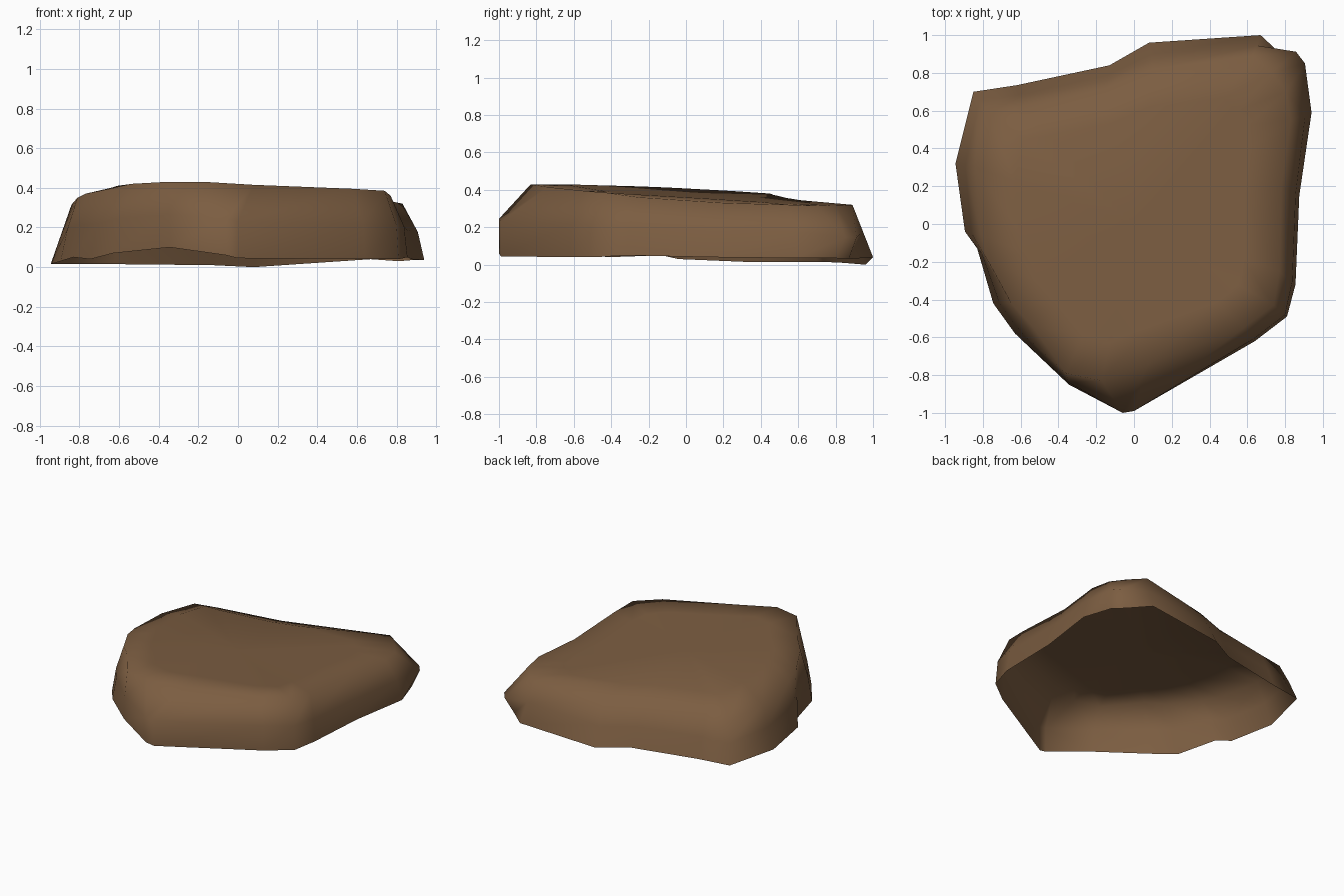
import bpy, bmesh
from mathutils import Vector

# Boulder outline, counter-clockwise from the front tip:
# base x, y, z, shoulder x, y, z, lean of the middle ring (negative bulges out)
OUTLINE = [
    (0.00, -0.99, .045, 0.08, -0.74, .415, 0),
    (0.64, -0.62, .040, 0.58, -0.55, .395, .15),
    (0.81, -0.49, .040, 0.74, -0.43, .385, .15),
    (0.855, -0.32, .050, 0.77, -0.25, .360, .2),
    (0.875, 0.15, .040, 0.78, 0.20, .330, .2),
    (0.94, 0.59, .035, 0.83, 0.55, .320, .3),
    (0.872, 0.80, .035, 0.806, 0.70, .315, -.5),
    (0.81, 0.87, .030, 0.73, 0.80, .315, -.6),
    (0.67, 1.00, .040, 0.63, 0.89, .320, .5),
    (0.08, 0.96, .000, 0.10, 0.82, .275, .45),
    (-0.13, 0.84, .010, -0.15, 0.72, .285, .45),
    (-0.62, 0.735, .015, -0.60, 0.62, .300, .45),
    (-0.85, 0.70, .015, -0.78, 0.60, .290, .45),
    (-0.945, 0.32, .015, -0.84, 0.30, .315, .5),
    (-0.895, -0.04, .030, -0.81, -0.06, .350, .4),
    (-0.83, -0.13, .050, -0.77, -0.20, .370, .4),
    (-0.745, -0.42, .040, -0.65, -0.42, .395, .35),
    (-0.63, -0.58, .070, -0.54, -0.54, .420, .3),
    (-0.345, -0.85, .100, -0.36, -0.79, .430, .2),
    (-0.06, -1.00, .060, -0.17, -0.83, .430, 0),
]


def crown(x, y):
    """Point on the gently tilted top plane."""
    return Vector((x, y, .383 - .04 * x - .058 * y))


bm = bmesh.new()
rings = [[], [], []]
for row in OUTLINE:
    base, top, lean = Vector(row[:3]), Vector(row[3:6]), row[6]
    mid = base.lerp(top, lean)
    mid.z = base.z + (top.z - base.z) * (.4 if lean < 0 else .5)
    for ring, co in zip(rings, (base, mid, top)):
        ring.append(bm.verts.new(co))

# Inner ring and hub lie on the top plane
rings.append([bm.verts.new(crown(v.co.x * .75, v.co.y * .75)) for v in rings[2]])
hub = bm.verts.new(crown(0, 0))

# Walls and top; the underside is left open
n = len(OUTLINE)
for i in range(n):
    j = (i + 1) % n
    for a, b in zip(rings, rings[1:]):
        bm.faces.new((a[i], a[j], b[j], b[i]))
    bm.faces.new((rings[3][i], rings[3][j], hub))
for f in bm.faces:
    f.smooth = True

mesh = bpy.data.meshes.new("flat_boulder")
bm.to_mesh(mesh)
bm.free()
rock = bpy.data.objects.new("flat_boulder", mesh)
bpy.context.collection.objects.link(rock)

# Single earthy brown
brown = bpy.data.materials.new("earth_brown")
brown.diffuse_color = (.20, .11, .053, 1)
mesh.materials.append(brown)
